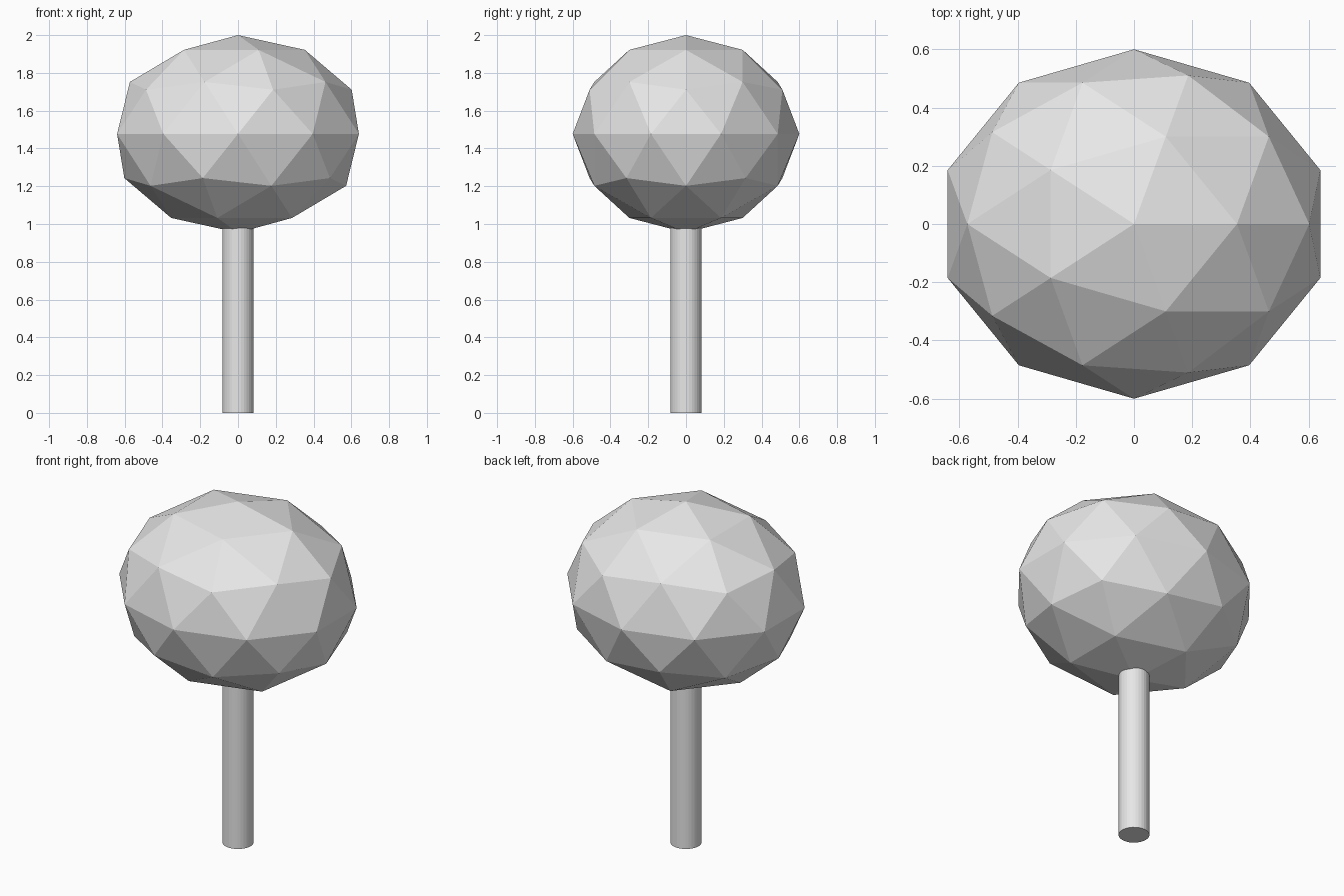
import bpy

if "Cube" in bpy.data.objects:
    bpy.data.objects.remove(bpy.data.objects["Cube"], do_unlink=True)

# One plain grey for the whole tree
grey = bpy.data.materials.new("light grey")
grey.use_nodes = True
colour = (0.8, 0.8, 0.8, 1.0)
grey.diffuse_color = colour
grey.node_tree.nodes["Principled BSDF"].inputs["Base Color"].default_value = colour


def finish(name):
    obj = bpy.context.object
    obj.name = obj.data.name = name
    obj.data.materials.append(grey)
    return obj


# Trunk: straight round post reaching into the crown
TRUNK_TOP = 1.05
bpy.ops.mesh.primitive_cylinder_add(
    vertices=32, radius=0.082, depth=TRUNK_TOP, location=(0, 0, TRUNK_TOP / 2))
finish("trunk")

# Crown: faceted ball, slightly wide and flattened
bpy.ops.mesh.primitive_ico_sphere_add(subdivisions=2, radius=1, location=(0, 0, 1.477))
crown = finish("crown")
crown.scale = (0.673, 0.6, 0.523)
bpy.ops.object.transform_apply(location=False, rotation=False, scale=True)
